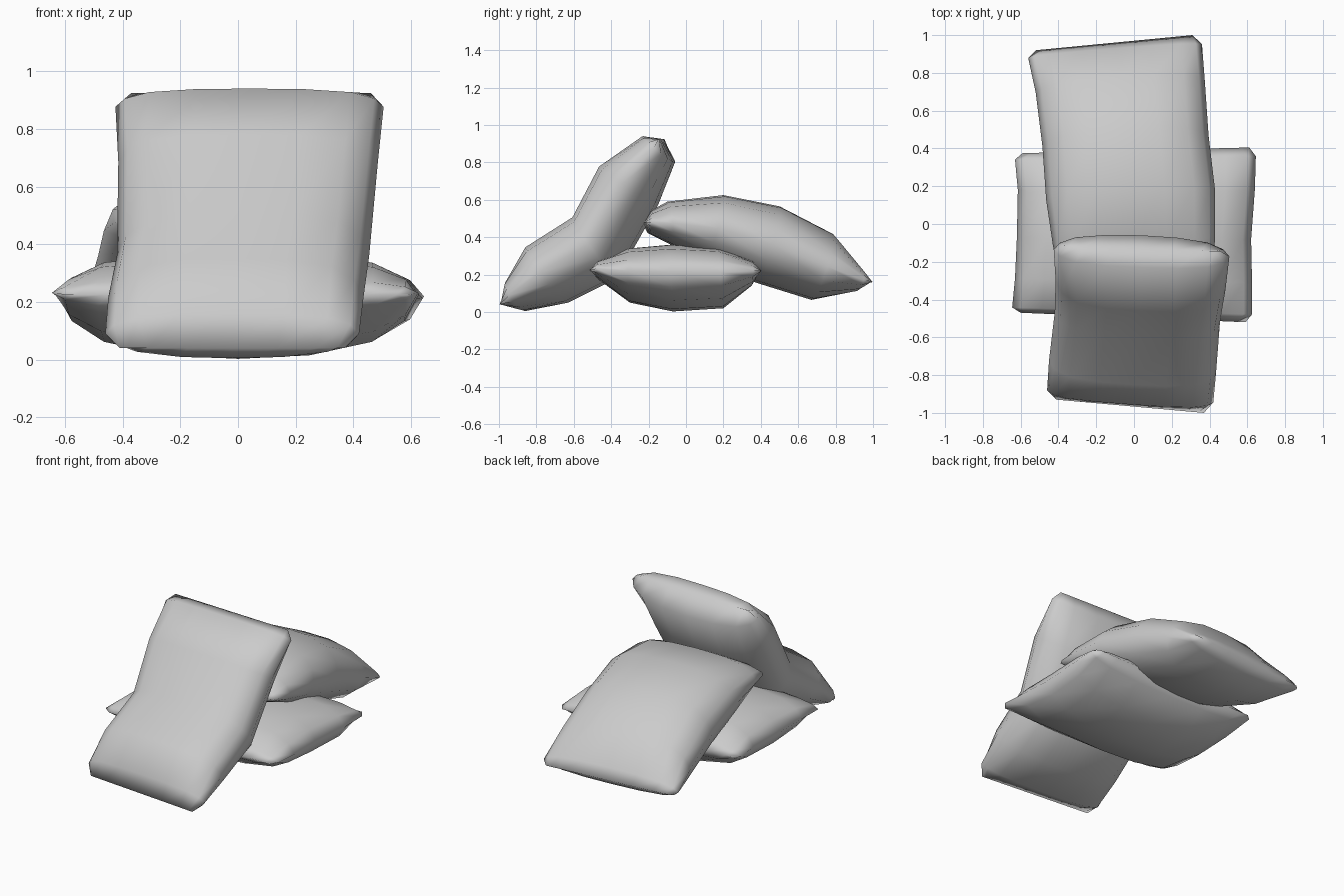
import bpy
import bmesh

cube = bpy.data.objects.get("Cube")
if cube:
    bpy.data.objects.remove(cube, do_unlink=True)

# One plain cloth colour for every cushion
cloth = bpy.data.materials.new("light_grey_cloth")
cloth.use_nodes = True
GREY = (0.6, 0.6, 0.6, 1)
cloth.diffuse_color = GREY
cloth.node_tree.nodes["Principled BSDF"].inputs["Base Color"].default_value = GREY

# Half cross-section of a stuffed cushion: (distance from middle, plumpness)
HALF = [(0, 1), (.4, .96), (.75, .77), (.93, .42), (1, 0)]
SECTION = [(-v, t) for v, t in reversed(HALF[1:])] + HALF


def cushion(name, stations, skew, lift):
    """Stations: upper y, z, lower y, z, left edge x, right edge x.
    Skew slants the two ends; lift moves the side seams towards the upper face."""
    bm = bmesh.new()
    rings = []
    for i, (uy, uz, ly, lz, x0, x1) in enumerate(stations):
        f = i / (len(stations) - 1)
        slant = skew[0] * (1 - f) + skew[1] * f
        my, mz = (uy + ly) / 2, (uz + lz) / 2
        ring = []
        for side, section in ((1, SECTION), (-1, SECTION[-2:0:-1])):
            for v, plump in section:
                x = (x0 + x1) / 2 + v * (x1 - x0) / 2
                k = side * plump / 2 + lift * v * v
                ring.append(bm.verts.new((x, my + k * (uy - ly) + slant * v,
                                          mz + k * (uz - lz))))
        rings.append(ring)
    for a, b in zip(rings, rings[1:]):
        for j in range(len(a)):
            n = (j + 1) % len(a)
            bm.faces.new((a[j], a[n], b[n], b[j]))
    # Close the seams at both ends
    bmesh.ops.remove_doubles(bm, verts=bm.verts[:], dist=0.0005)
    bmesh.ops.recalc_face_normals(bm, faces=bm.faces[:])
    for face in bm.faces:
        face.smooth = True
    mesh = bpy.data.meshes.new(name)
    bm.to_mesh(mesh)
    bm.free()
    mesh.materials.append(cloth)
    bpy.context.collection.objects.link(bpy.data.objects.new(name, mesh))


# Wide cushion lying on the ground
cushion("bottom_cushion", [
    (-.495, .225, -.495, .225, -.60, .59),
    (-.46, .275, -.46, .17, -.645, .625),
    (-.30, .34, -.30, .05, -.63, .625),
    (-.08, .36, -.07, .003, -.62, .62),
    (.17, .345, .20, .02, -.615, .64),
    (.35, .275, .35, .14, -.63, .645),
    (.39, .22, .39, .22, -.59, .61)], (-.025, .015), .09)

# Long cushion draped over the back
cushion("back_cushion", [
    (-.23, .48, -.23, .48, -.38, .40),
    (-.19, .54, -.20, .42, -.41, .42),
    (-.10, .59, -.08, .36, -.43, .43),
    (.20, .625, .10, .27, -.465, .43),
    (.50, .565, .38, .155, -.485, .395),
    (.78, .42, .67, .065, -.52, .375),
    (.93, .23, .90, .11, -.56, .36),
    (.96, .16, .96, .16, -.52, .31)], (.01, .04), 0)

# Cushion leaning at the front
cushion("front_cushion", [
    (-.965, .04, -.965, .04, -.41, .37),
    (-.955, .16, -.86, .005, -.46, .42),
    (-.85, .35, -.63, .05, -.45, .435),
    (-.60, .51, -.37, .18, -.42, .455),
    (-.46, .78, -.15, .57, -.415, .485),
    (-.23, .94, -.06, .80, -.425, .505),
    (-.13, .925, -.13, .925, -.37, .46)], (-.035, -.015), .05)
